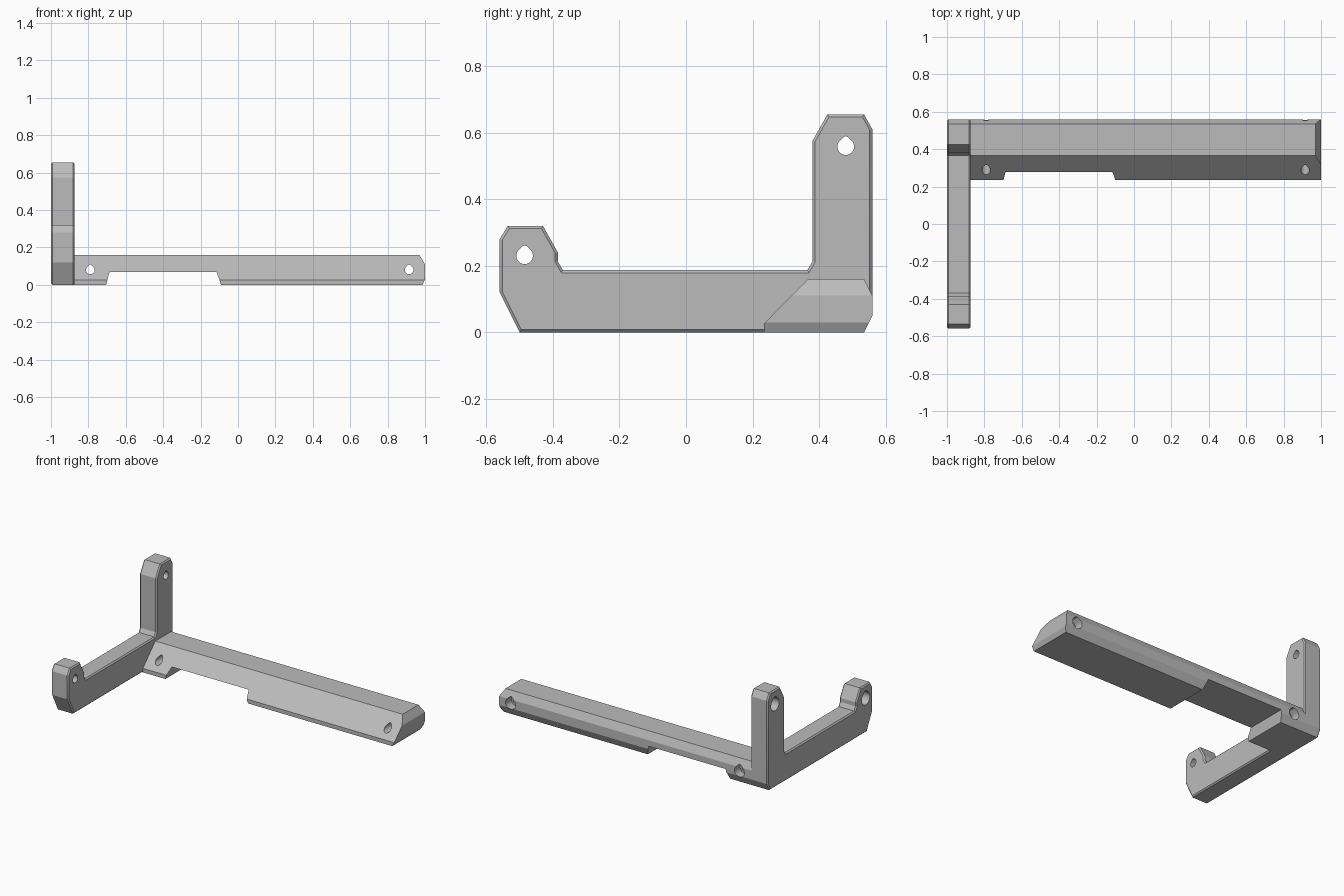
import bpy, bmesh, math
from mathutils import Vector

cube = bpy.data.objects.get("Cube")
if cube:
    bpy.data.objects.remove(cube, do_unlink=True)

grey = bpy.data.materials.new("plain grey")
grey.use_nodes = True
grey.diffuse_color = (0.5, 0.5, 0.5, 1)
grey.node_tree.nodes["Principled BSDF"].inputs["Base Color"].default_value = (0.5, 0.5, 0.5, 1)


def prism(name, profile, axis, lo, hi):
    """Extrude a 2D profile: (y, z) along x, or (x, z) along y."""
    def place(p, d):
        return Vector((d, p[0], p[1])) if axis == "x" else Vector((p[0], d, p[1]))
    bm = bmesh.new()
    a = [bm.verts.new(place(p, lo)) for p in profile]
    b = [bm.verts.new(place(p, hi)) for p in profile]
    n = len(profile)
    bm.faces.new(a)
    bm.faces.new(b[::-1])
    for i in range(n):
        j = (i + 1) % n
        bm.faces.new((a[i], b[i], b[j], a[j]))
    bmesh.ops.recalc_face_normals(bm, faces=bm.faces)
    mesh = bpy.data.meshes.new(name)
    bm.to_mesh(mesh)
    bm.free()
    mesh.materials.append(grey)
    obj = bpy.data.objects.new(name, mesh)
    bpy.context.collection.objects.link(obj)
    return obj


def teardrop(u, v, r, steps=28):
    """Round hole outline with a blunt pointed top."""
    pts = []
    for i in range(steps):
        t = math.tau * i / steps
        k = abs(t - math.pi / 2)
        s = r / max(math.cos(math.pi / 4 - k), 0.8) if k < math.pi / 4 else r
        pts.append((u + s * math.cos(t), v + s * math.sin(t)))
    return pts


def apply_modifier(obj, mod):
    bpy.ops.object.select_all(action="DESELECT")
    obj.select_set(True)
    bpy.context.view_layer.objects.active = obj
    bpy.ops.object.modifier_apply(modifier=mod.name)


def cut(obj, cutter):
    cutter.hide_render = True
    mod = obj.modifiers.new("cut", "BOOLEAN")
    mod.operation = "DIFFERENCE"
    mod.solver = "EXACT"
    mod.object = cutter
    apply_modifier(obj, mod)
    bpy.data.objects.remove(cutter, do_unlink=True)


# Side bracket: long arm with a short front lug and a tall rear post
side = prism("side_bracket", [
    (-0.5, 0), (-0.56, 0.12), (-0.56, 0.28), (-0.535, 0.32), (-0.43, 0.32),
    (-0.385, 0.24), (-0.385, 0.213), (-0.37, 0.187), (0.365, 0.187),
    (0.38, 0.213), (0.38, 0.575), (0.425, 0.655), (0.535, 0.655),
    (0.56, 0.61), (0.56, 0.05), (0.535, 0)], "x", -1, -0.873)
bevel = side.modifiers.new("edge bevel", "BEVEL")
bevel.width = 0.008
bevel.segments = 1
bevel.limit_method = "ANGLE"
bevel.angle_limit = math.radians(80)
apply_modifier(side, bevel)

# Screw holes with wider outer bores in the bracket
for y, z in ((0.48, 0.558), (-0.485, 0.23)):
    cut(side, prism("hole", teardrop(y, z, 0.025), "x", -1.1, -0.8))
    cut(side, prism("bore", teardrop(y, z, 0.043), "x", -1.1, -0.94))

# Cross beam with a sloping front
beam = prism("cross_beam", [
    (0.235, 0), (0.235, 0.027), (0.367, 0.16), (0.535, 0.16),
    (0.56, 0.11), (0.56, 0.05), (0.535, 0)], "x", -0.885, 1)

# Underside notch and chamfered free end
cut(beam, prism("notch", [(-0.71, -0.02), (-0.687, 0.07), (-0.115, 0.07), (-0.083, -0.02)],
                "y", 0, 0.8))
cut(beam, prism("end_top", [(0.97, 0.16), (0.94, 0.21), (1.1, 0.21), (1.1, 0.11), (1, 0.11)],
                "y", 0, 0.8))
cut(beam, prism("end_bottom", [(1, 0.03), (1.1, 0.03), (1.1, -0.03), (0.97, -0.03)],
                "y", 0, 0.8))

# Screw holes with wider rear bores in the beam
for x in (-0.79, 0.915):
    cut(beam, prism("hole", teardrop(x, 0.08, 0.023), "y", 0, 0.8))
    cut(beam, prism("bore", teardrop(x, 0.08, 0.037), "y", 0.5, 0.8))

for obj in (side, beam):
    bpy.ops.object.select_all(action="DESELECT")
    obj.select_set(True)
    bpy.context.view_layer.objects.active = obj
    bpy.ops.object.shade_smooth_by_angle(angle=math.radians(20))
